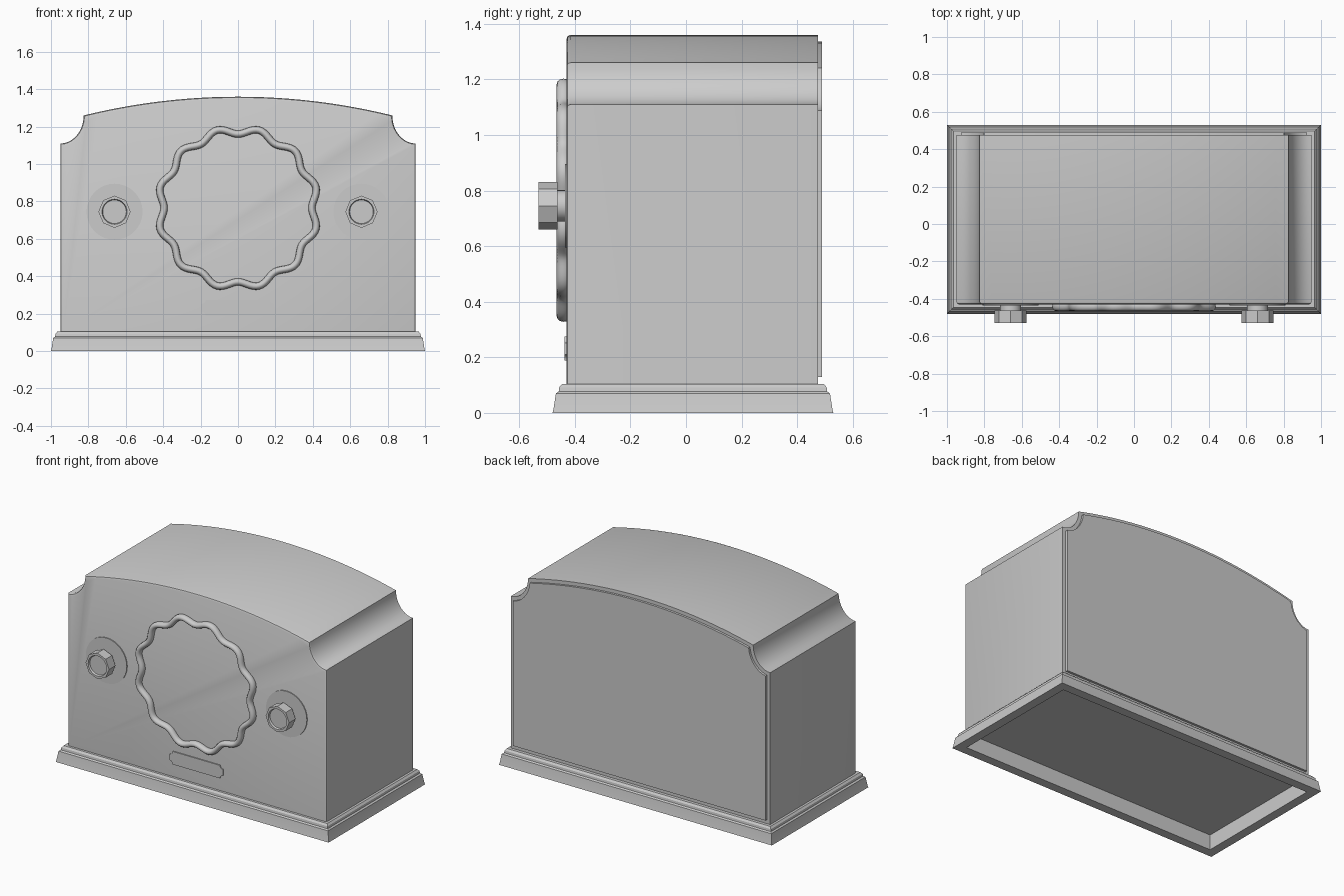
import bpy, bmesh, math
from math import sin, cos, pi, sqrt

if "Cube" in bpy.data.objects:
    bpy.data.objects.remove(bpy.data.objects["Cube"])

grey = bpy.data.materials.new("cabinet_grey")
grey.diffuse_color = (0.6, 0.6, 0.6, 1)
grey.use_nodes = True
grey.node_tree.nodes["Principled BSDF"].inputs["Base Color"].default_value = grey.diffuse_color


def loft(name, rings, closed=False, smooth=30):
    """Skin a list of equal-length point rings; cap the ends unless closed."""
    bm = bmesh.new()
    vs = [[bm.verts.new(p) for p in ring] for ring in rings]
    n = len(vs[0])
    pairs = list(zip(vs, vs[1:])) + ([(vs[-1], vs[0])] if closed else [])
    for a, b in pairs:
        for i in range(n):
            j = (i + 1) % n
            bm.faces.new((a[i], a[j], b[j], b[i]))
    if not closed:
        bm.faces.new(vs[0])
        bm.faces.new(vs[-1])
    bmesh.ops.recalc_face_normals(bm, faces=bm.faces)
    mesh = bpy.data.meshes.new(name)
    bm.to_mesh(mesh)
    bm.free()
    mesh.materials.append(grey)
    ob = bpy.data.objects.new(name, mesh)
    bpy.context.collection.objects.link(ob)
    bpy.ops.object.select_all(action='DESELECT')
    ob.select_set(True)
    bpy.context.view_layer.objects.active = ob
    bpy.ops.object.shade_smooth_by_angle(angle=math.radians(smooth))
    return ob


# Cabinet outline: straight sides, coved shoulders, shallow arched top
W, SX, SZ, TOP = 0.95, 0.825, 1.26, 1.36
RX, RZ = W - SX, 0.15
R = (SX**2 + (TOP - SZ)**2) / (2 * (TOP - SZ))


def outline(y, d, bottom):
    """Outline inset by d, at depth y."""
    xt = SX - d
    zt = TOP - R + sqrt((R - d)**2 - xt**2)
    t0 = math.acos(d / (RX + d))
    t1 = math.asin((SZ - zt) / (RZ + d))
    half = [(W - d, bottom)]
    for i in range(11):                       # cove
        t = t0 + (t1 - t0) * i / 10
        half.append((W - (RX + d) * cos(t), SZ - (RZ + d) * sin(t)))
    a1 = math.asin(half[-1][0] / (R - d))
    for i in range(1, 13):                    # half of the arch
        a = a1 * (1 - i / 12)
        half.append(((R - d) * sin(a), TOP - R + (R - d) * cos(a)))
    pts = half + [(-x, z) for x, z in reversed(half[:-1])]
    return [(x, y, z) for x, z in pts]


loft("cabinet", [outline(-0.43, 0.015, 0.1), outline(-0.4256, 0.0044, 0.1),
                 outline(-0.415, 0, 0.1), outline(0.475, 0, 0.1)])
loft("back_panel", [outline(0.47, 0.024, 0.13), outline(0.49, 0.024, 0.13)])

# Hollow moulded plinth
profile = [(0.06, 0), (0, 0), (0.003, 0.012), (0.012, 0.07), (0.022, 0.077),
           (0.024, 0.092), (0.034, 0.104), (0.06, 0.104)]
loft("plinth", [[(sx * (1 - d), 0.025 + sy * (0.505 - d), z)
                 for sx, sy in ((1, 1), (-1, 1), (-1, -1), (1, -1))]
                for d, z in profile], closed=True)

# Scalloped speaker ring: a tube along a twelve-lobed path
rings = []
for i in range(192):
    a = 2 * pi * i / 192
    r, dr = 0.413 - 0.018 * cos(12 * a), 0.216 * sin(12 * a)
    tx, tz = dr * cos(a) - r * sin(a), dr * sin(a) + r * cos(a)
    length = math.hypot(tx, tz)
    nx, nz = tz / length, -tx / length
    ring = []
    for k in range(12):
        b = 2 * pi * k / 12
        u = 0.019 * cos(b)
        ring.append((r * cos(a) + u * nx, -0.44 + 0.025 * sin(b),
                     0.765 + r * sin(a) + u * nz))
    rings.append(ring)
loft("speaker_ring", rings, closed=True, smooth=60)


def turned(x, y, r, octagon=False):
    """Ring of points around a knob axis, round or eight-sided."""
    pts = []
    for i in range(32):
        a = 2 * pi * i / 32
        q = r * cos(pi / 8) / cos(a % (pi / 4) - pi / 8) if octagon else r
        pts.append((x + q * cos(a), y, 0.745 + q * sin(a)))
    return pts


# Control knobs with round dial plates behind them
for side, x in (("left", -0.66), ("right", 0.66)):
    loft(side + "_knob", [turned(x, -0.43, 0.056), turned(x, -0.463, 0.056),
                          turned(x, -0.463, 0.086, True), turned(x, -0.53, 0.086, True),
                          turned(x, -0.53, 0.067), turned(x, -0.517, 0.063)])
    loft(side + "_dial_plate", [turned(x, -0.428, 0.15), turned(x, -0.436, 0.15)])

# Name plate with scooped corners
plate = []
for sx, sz, flip in ((1, 1, 0), (-1, 1, 1), (-1, -1, 0), (1, -1, 1)):
    arc = [(sx * (0.195 - 0.022 * cos(t)), 0.231 + sz * (0.043 - 0.022 * sin(t)))
           for t in (pi / 2 * (1 - k / 4) for k in range(5))]
    plate += arc[::-1] if flip else arc
loft("name_plate", [[(x, y, z) for x, z in plate] for y in (-0.428, -0.437)])
